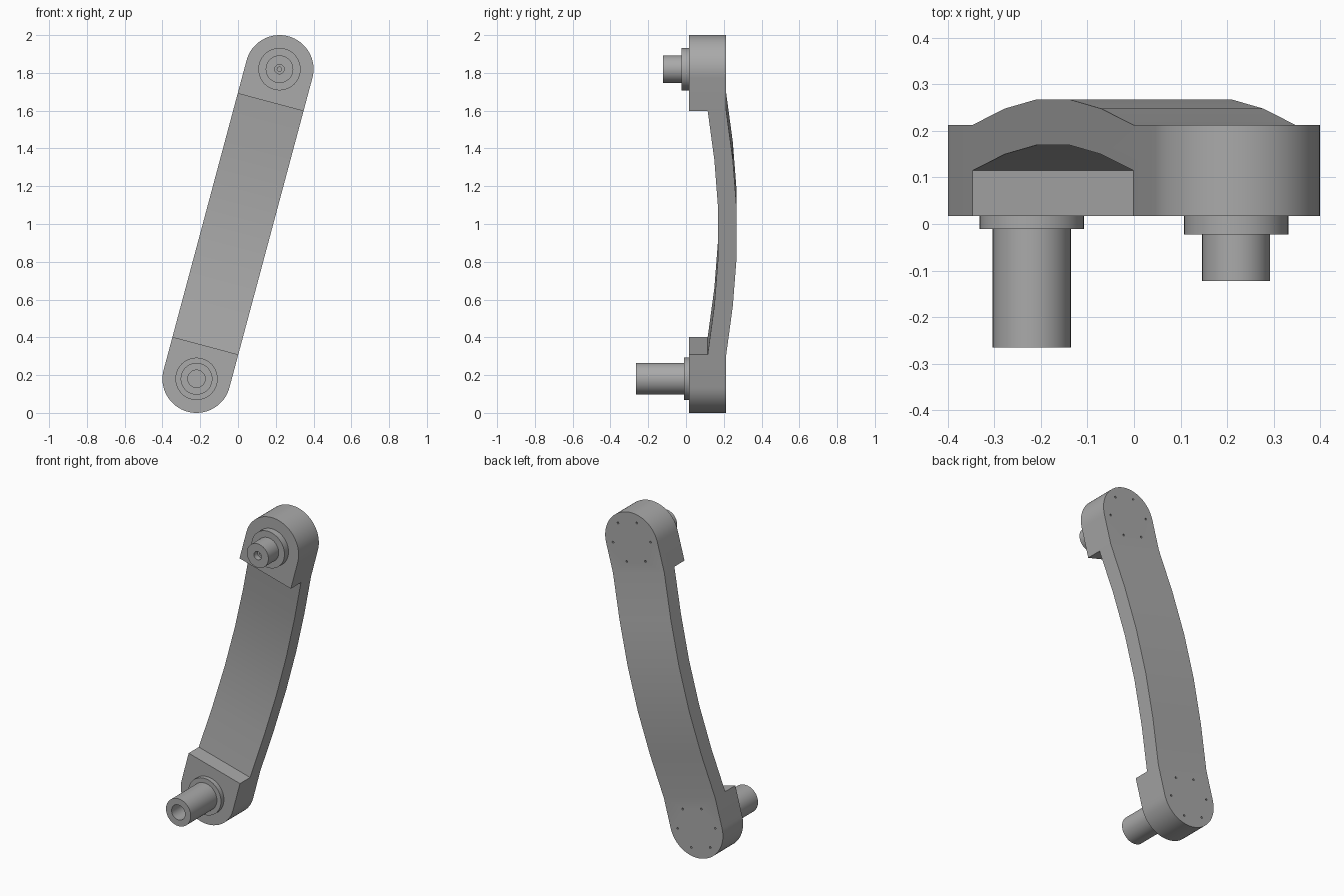
import bpy, bmesh
from math import sin, cos, pi, radians
from mathutils import Matrix, Vector

cube = bpy.data.objects.get("Cube")
if cube:
    bpy.data.objects.remove(cube)

HALF = 0.8485     # pivot distance from the middle
RAD = 0.1804      # half width of the arm
STEP = 0.667      # where the end blocks begin
FRONT, BACK, THICK = 0.017, 0.213, 0.098
TILT = Matrix.Translation((0, 0, 1)) @ Matrix.Rotation(radians(15), 4, 'Y')

steel = bpy.data.materials.new("plain_grey")
steel.use_nodes = True
grey = (0.4, 0.4, 0.4, 1)
steel.diffuse_color = grey
steel.node_tree.nodes["Principled BSDF"].inputs["Base Color"].default_value = grey


def make_object(name, bm):
    bmesh.ops.recalc_face_normals(bm, faces=bm.faces)
    mesh = bpy.data.meshes.new(name)
    bm.to_mesh(mesh)
    bm.free()
    mesh.materials.append(steel)
    obj = bpy.data.objects.new(name, mesh)
    bpy.context.collection.objects.link(obj)
    return obj


def prism(name, points, direction):
    """Extrude a closed outline along a direction."""
    bm = bmesh.new()
    face = bm.faces.new([bm.verts.new(p) for p in points])
    new = bmesh.ops.extrude_face_region(bm, geom=[face])["geom"]
    verts = [v for v in new if isinstance(v, bmesh.types.BMVert)]
    bmesh.ops.translate(bm, verts=verts, vec=direction)
    return make_object(name, bm)


def lathe(name, profile, z):
    """Revolve (radius, y) points about the y axis at height z."""
    bm = bmesh.new()
    verts = [bm.verts.new((r, y, z)) for r, y in profile]
    edges = [bm.edges.new(pair) for pair in zip(verts, verts[1:])]
    bmesh.ops.spin(bm, geom=verts + edges, cent=(0, 0, z), axis=(0, 1, 0),
                   angle=2 * pi, steps=48)
    bmesh.ops.remove_doubles(bm, verts=bm.verts, dist=0.0001)
    return make_object(name, bm)


def cut(obj, tool, operation):
    mod = obj.modifiers.new(operation, 'BOOLEAN')
    mod.operation, mod.solver, mod.object = operation, 'EXACT', tool
    bpy.context.view_layer.objects.active = obj
    bpy.ops.object.modifier_apply(modifier=mod.name)
    bpy.data.objects.remove(tool)


# Arm: bowed side profile, trimmed to a round-ended outline
bow = [0, 0.035, 0.055, 0.055, 0.035, 0]
heights = [STEP * (2 * i / 5 - 1) for i in range(6)]
inner = [(BACK - THICK + b, z) for b, z in zip(bow, heights)]
outer = [(BACK + b, z) for b, z in zip(bow, heights)]
side = ([(FRONT, -1.2), (FRONT, -STEP)] + inner + [(FRONT, STEP), (FRONT, 1.2), (BACK, 1.2)]
        + outer[::-1] + [(BACK, -1.2)])
arm = prism("arm", [(-0.3, y, z) for y, z in side], (0.6, 0, 0))

outline = []
for end in (1, -1):
    for i in range(33):
        a = pi * i / 32
        outline.append((end * RAD * cos(a), -0.2, end * (HALF + RAD * sin(a))))
cut(arm, prism("outline_cutter", outline, (0, 0.8, 0)), 'INTERSECT')

# Ring of six small screw holes in the back of each end
bm = bmesh.new()
for end in (1, -1):
    for i in range(6):
        a = i * pi / 3
        spot = Vector((0.132 * cos(a), BACK, end * HALF + 0.132 * sin(a)))
        bmesh.ops.create_cone(bm, cap_ends=True, segments=12, radius1=0.006, radius2=0.006, depth=0.08,
                              matrix=Matrix.Translation(spot) @ Matrix.Rotation(pi / 2, 4, 'X'))
cut(arm, make_object("hole_cutter", bm), 'DIFFERENCE')

# Collared pins with bored ends
lower_pin = lathe("lower_pin", [(0, 0.03), (0.112, 0.03), (0.112, -0.011), (0.084, -0.011),
                                (0.084, -0.265), (0.046, -0.265), (0.046, -0.06), (0, -0.06)], -HALF)
upper_pin = lathe("upper_pin", [(0, 0.03), (0.112, 0.03), (0.112, -0.023), (0.073, -0.023),
                                (0.073, -0.123), (0.025, -0.123), (0.025, -0.09), (0.012, -0.09),
                                (0.012, -0.04), (0, -0.04)], HALF)

# Lean the whole arm and shade it
bpy.ops.object.select_all(action='DESELECT')
for obj in (arm, lower_pin, upper_pin):
    obj.data.transform(TILT)
    obj.select_set(True)
bpy.context.view_layer.objects.active = arm
bpy.ops.object.shade_smooth_by_angle(angle=radians(30))
